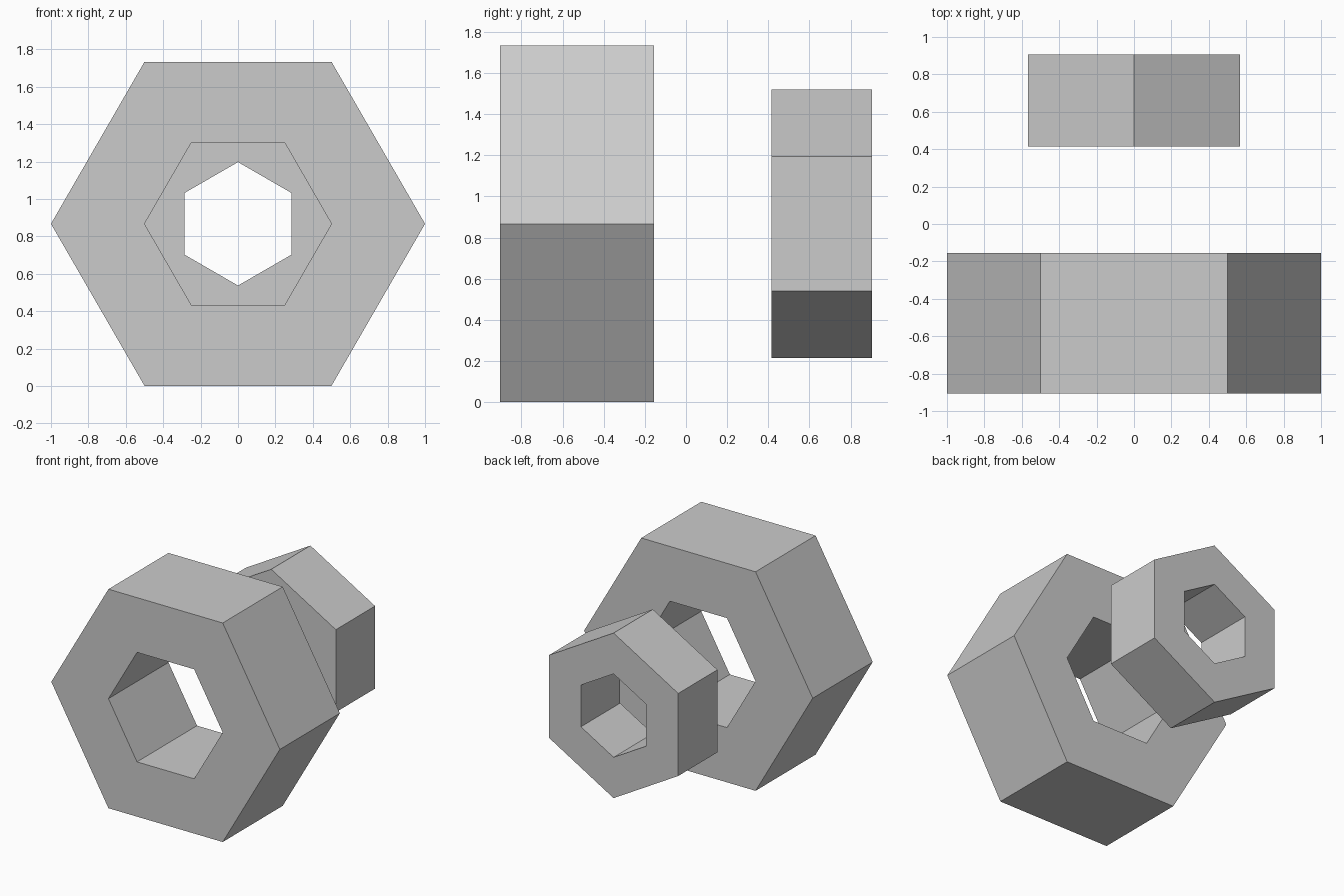
import bpy, bmesh
from math import sin, cos, pi, radians

if "Cube" in bpy.data.objects:
    bpy.data.objects.remove(bpy.data.objects["Cube"])

CENTRE_Z = 0.867


def hex_nut(name, outer, inner, y0, y1, turn):
    """Hexagonal ring with a hexagonal bore, running along y."""
    bm = bmesh.new()

    def loop(r, y):
        return [bm.verts.new((r * cos(turn + i * pi / 3), y,
                              CENTRE_Z + r * sin(turn + i * pi / 3)))
                for i in range(6)]

    # Closed rectangular section: outer front, outer back, bore back, bore front
    loops = [loop(outer, y0), loop(outer, y1), loop(inner, y1), loop(inner, y0)]
    for a, b in zip(loops, loops[1:] + loops[:1]):
        for i in range(6):
            j = (i + 1) % 6
            bm.faces.new((a[i], a[j], b[j], b[i]))
    bmesh.ops.recalc_face_normals(bm, faces=bm.faces)
    mesh = bpy.data.meshes.new(name)
    bm.to_mesh(mesh)
    bm.free()
    obj = bpy.data.objects.new(name, mesh)
    bpy.context.collection.objects.link(obj)
    return obj


# Large nut in front, flat side down
hex_nut("large_nut", 1.0, 0.5, -0.905, -0.155, 0)
# Small nut behind, corner up
hex_nut("small_nut", 0.653, 0.33, 0.415, 0.905, radians(30))
